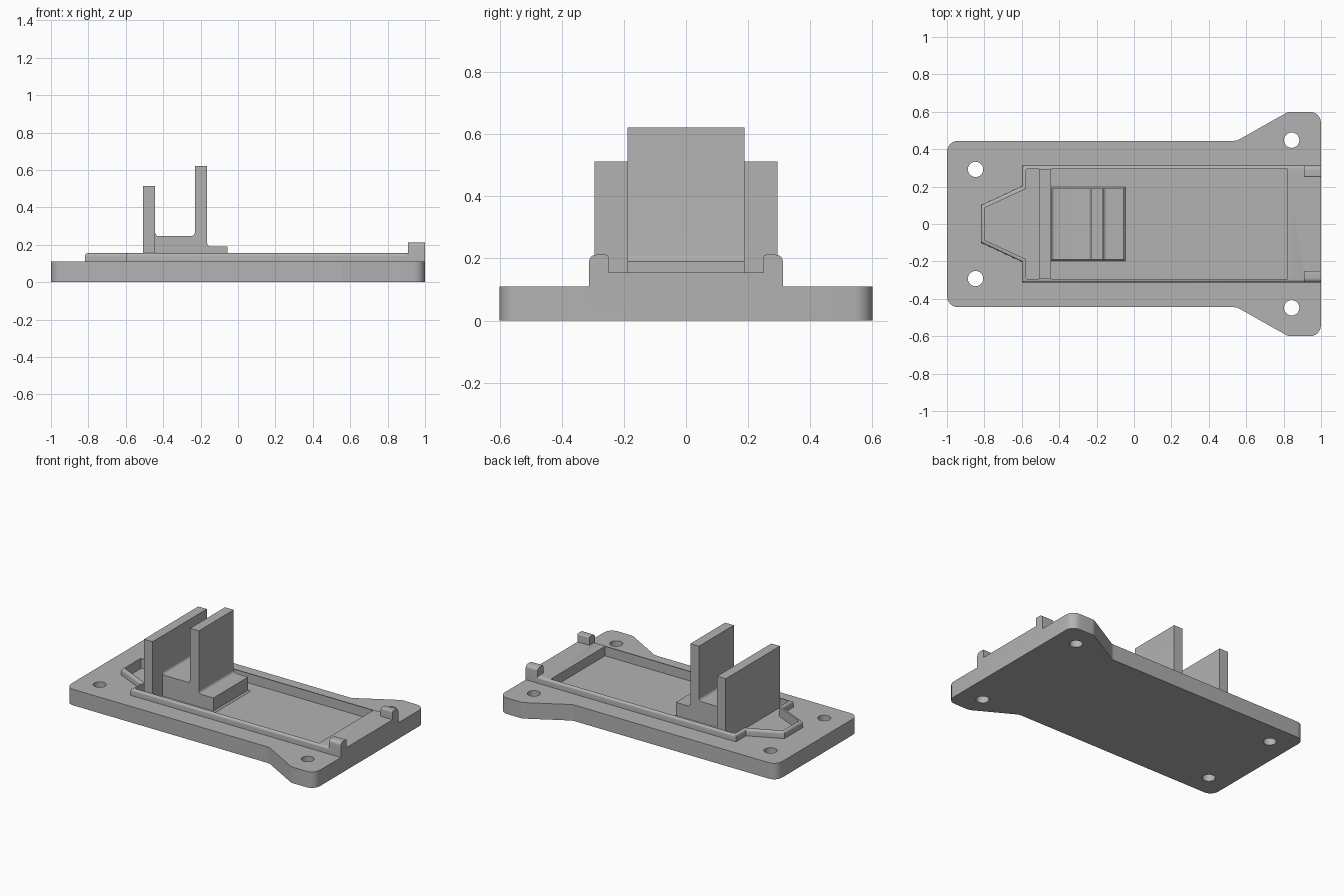
import bpy, bmesh, math
from mathutils import Vector

old = bpy.data.objects.get("Cube")
if old:
    bpy.data.objects.remove(old, do_unlink=True)

grey = bpy.data.materials.new("plain grey")
grey.use_nodes = True
GREY = (0.45, 0.45, 0.45, 1)
grey.diffuse_color = GREY
grey.node_tree.nodes["Principled BSDF"].inputs["Base Color"].default_value = GREY


def rounded(points, steps=6):
    """Turn (a, b, radius) corners into an outline with filleted corners."""
    out = []
    for i, (a, b, r) in enumerate(points):
        p = Vector((a, b))
        if not r:
            out.append(p)
            continue
        u = (Vector(points[i - 1][:2]) - p).normalized()
        v = (Vector(points[(i + 1) % len(points)][:2]) - p).normalized()
        half = u.angle(v) / 2
        centre = p + (u + v).normalized() * r / math.sin(half)
        start = p + u * r / math.tan(half) - centre
        end = p + v * r / math.tan(half) - centre
        turn = start.angle_signed(end)
        for k in range(steps + 1):
            t = -turn * k / steps
            c, s = math.cos(t), math.sin(t)
            out.append(centre + Vector((start.x * c - start.y * s, start.x * s + start.y * c)))
    return out


def mirrored(half):
    """Close a half outline (b > 0) by reflecting it across b = 0."""
    return half + [(a, -b, r) for a, b, r in reversed(half)]


def prism(name, points, low, high, axis="z", bevel=0, segments=4):
    """Extrude an outline along an axis, optionally rounding its upper rim."""
    place = {"x": lambda a, b, h: (h, a, b),
             "y": lambda a, b, h: (a, h, b),
             "z": lambda a, b, h: (a, b, h)}[axis]
    outline = rounded(points)
    bm = bmesh.new()
    rings = [[bm.verts.new(place(p.x, p.y, h)) for p in outline] for h in (low, high)]
    bm.faces.new(rings[0])
    top = bm.faces.new(rings[1])
    for i in range(len(outline)):
        bm.faces.new((rings[0][i - 1], rings[0][i], rings[1][i], rings[1][i - 1]))
    bmesh.ops.recalc_face_normals(bm, faces=bm.faces)
    if bevel:
        # the flush end at x = 1 stays square
        edges = [e for e in top.edges if min(v.co.x for v in e.verts) < 0.99]
        bmesh.ops.bevel(bm, geom=edges, offset=bevel, segments=segments,
                        profile=0.5, affect="EDGES", clamp_overlap=False)
    mesh = bpy.data.meshes.new(name)
    bm.to_mesh(mesh)
    bm.free()
    mesh.materials.append(grey)
    obj = bpy.data.objects.new(name, mesh)
    bpy.context.collection.objects.link(obj)
    return obj


def combine(target, tool, operation):
    """Apply a boolean and discard the tool."""
    mod = target.modifiers.new(operation, "BOOLEAN")
    mod.operation, mod.solver, mod.object = operation, "EXACT", tool
    bpy.context.view_layer.objects.active = target
    bpy.ops.object.modifier_apply(modifier=mod.name)
    bpy.data.objects.remove(tool, do_unlink=True)


def box(x0, x1, y):
    return [(x0, -y, 0), (x1, -y, 0), (x1, y, 0), (x0, y, 0)]


# Flared base plate
base = prism("base_plate", mirrored([
    (-1, 0.445, 0.06), (0.55, 0.445, 0.06), (0.825, 0.6, 0.06), (1, 0.6, 0.06)]), 0, 0.11)

# Raised platform with a rounded outer edge
rim = prism("rim", mirrored([
    (-0.818, 0.1, 0), (-0.598, 0.203, 0), (-0.598, 0.312, 0), (1, 0.312, 0)]),
    0.06, 0.155, bevel=0.015)
combine(base, rim, "UNION")

# Corner tabs at the open end
for s in (-1, 1):
    tab = prism("tab", [(s * 0.25, 0.08, 0), (s * 0.312, 0.08, 0),
                        (s * 0.312, 0.212, 0.022), (s * 0.25, 0.212, 0.008)],
                0.91, 1, "x")
    combine(base, tab, "UNION")

# Shallow tray
FLOOR = 0.09
tray = prism("tray", mirrored([
    (-0.797, 0.087, 0), (-0.577, 0.188, 0), (-0.577, 0.294, 0.01), (0.822, 0.294, 0)]),
    FLOOR, 0.3)
combine(base, tray, "DIFFERENCE")

# Screw holes
for x, y in ((-0.847, 0.292), (0.843, 0.448)):
    for s in (-1, 1):
        r = 0.041
        hole = prism("hole", [(x - r, s * y - r, r * 0.999), (x + r, s * y - r, r * 0.999),
                              (x + r, s * y + r, r * 0.999), (x - r, s * y + r, r * 0.999)],
                     -0.1, 0.3)
        combine(base, hole, "DIFFERENCE")

# Wide upright plate, and the stepped block carrying the narrow upright
holder = prism("upright_holder", box(-0.508, -0.443, 0.294), FLOOR, 0.513)
block = prism("block", [
    (-0.45, FLOOR, 0), (-0.055, FLOOR, 0), (-0.055, 0.19, 0), (-0.165, 0.19, 0.02),
    (-0.165, 0.622, 0), (-0.231, 0.622, 0), (-0.231, 0.246, 0.02),
    (-0.443, 0.246, 0.02), (-0.443, 0.3, 0), (-0.45, 0.3, 0)], -0.189, 0.189, "y")
combine(holder, block, "UNION")
skirt = prism("skirt", box(-0.46, -0.045, 0.199), FLOOR, 0.101, bevel=0.0105, segments=1)
combine(holder, skirt, "UNION")

for obj in (base, holder):
    bpy.ops.object.select_all(action="DESELECT")
    obj.select_set(True)
    bpy.context.view_layer.objects.active = obj
    bpy.ops.object.shade_smooth_by_angle(angle=math.radians(32))
